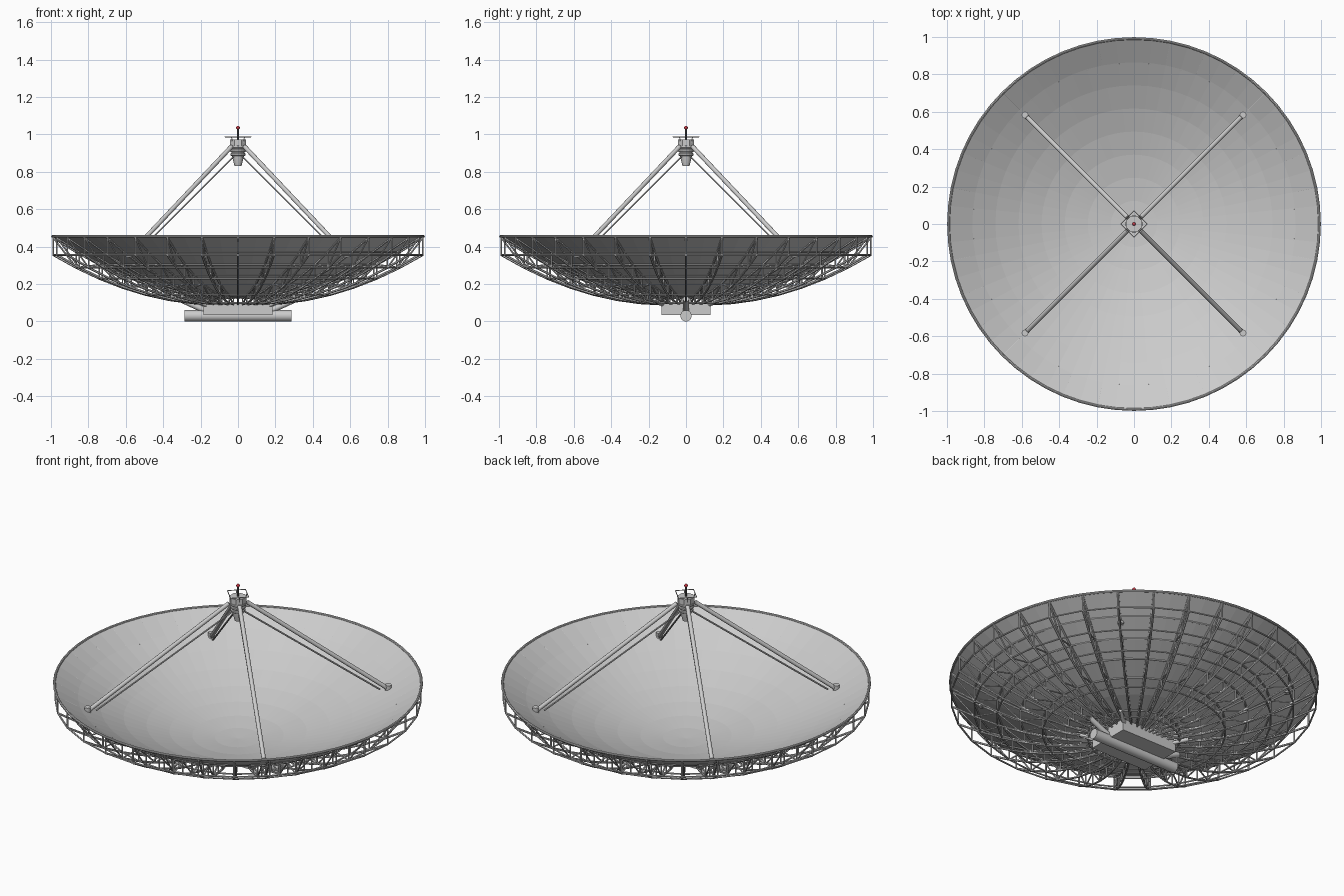
import bpy, bmesh, math
from mathutils import Vector, Matrix

if "Cube" in bpy.data.objects:
    bpy.data.objects.remove(bpy.data.objects["Cube"])

R, BANDS, RIBS = 0.988, 8, 32


def dish_z(r):
    return 0.125 + 0.338 * r * r


def polar(r, a, z):
    return Vector((r * math.cos(a), r * math.sin(a), z))


def make(name, bm, smooth=False, color=None):
    me = bpy.data.meshes.new(name)
    bm.to_mesh(me)
    bm.free()
    ob = bpy.data.objects.new(name, me)
    bpy.context.collection.objects.link(ob)
    if color:
        mat = bpy.data.materials.new(name + "_paint")
        mat.diffuse_color = color
        mat.use_nodes = True
        mat.node_tree.nodes["Principled BSDF"].inputs["Base Color"].default_value = mat.diffuse_color
        me.materials.append(mat)
    if smooth:
        bpy.context.view_layer.objects.active = ob
        ob.select_set(True)
        bpy.ops.object.shade_smooth_by_angle(angle=math.radians(40))
        ob.select_set(False)
    return ob


def tube(bm, a, b, r, n=6):
    a, b = Vector(a), Vector(b)
    d = b - a
    m = Matrix.Translation((a + b) / 2) @ d.to_track_quat('Z', 'Y').to_matrix().to_4x4()
    bmesh.ops.create_cone(bm, cap_ends=True, segments=n, radius1=r, radius2=r,
                          depth=d.length, matrix=m)


def tubes(name, members, r, n=6, smooth=False, color=None):
    bm = bmesh.new()
    for a, b in members:
        tube(bm, a, b, r, n)
    return make(name, bm, smooth, color)


def lathe(name, profile, n, turn=0.0, smooth=False, color=None):
    bm = bmesh.new()
    rings = [[bm.verts.new(polar(r, turn + math.tau * i / n, z)) for i in range(n)]
             for r, z in profile]
    for lo, hi in zip(rings, rings[1:]):
        for i in range(n):
            j = (i + 1) % n
            bm.faces.new((lo[i], lo[j], hi[j], hi[i]))
    bm.faces.new(rings[0][::-1])
    bm.faces.new(rings[-1])
    return make(name, bm, smooth, color)


def box(name, size, loc):
    bm = bmesh.new()
    bmesh.ops.create_cube(bm, size=1, matrix=Matrix.Translation(loc) @ Matrix.Diagonal((*size, 1)))
    return make(name, bm)


# Reflector bowl: paraboloid panels in eight bands
bm = bmesh.new()
N = 64
prev = None
centre = bm.verts.new((0, 0, dish_z(0)))
for k in range(1, BANDS + 1):
    r = R * k / BANDS
    ring = [bm.verts.new(polar(r, math.tau * i / N, dish_z(r))) for i in range(N)]
    for i in range(N):
        j = (i + 1) % N
        if prev:
            bm.faces.new((prev[i], ring[i], ring[j], prev[j]))
        else:
            bm.faces.new((centre, ring[i], ring[j]))
    prev = ring
dish = make("reflector_bowl", bm)
sol = dish.modifiers.new("thickness", 'SOLIDIFY')
sol.thickness, sol.offset = 0.004, -1

# Rim tube
bpy.ops.mesh.primitive_torus_add(major_radius=0.992, minor_radius=0.007, major_segments=64,
                                 minor_segments=8, location=(0, 0, dish_z(R)))
bpy.context.object.name = "rim_tube"


# Backing truss nodes
def upper(k, i):
    r = R * k / BANDS
    return polar(r, math.tau * i / RIBS, dish_z(r) - 0.007)


def lower(k, i):
    r = R * k / BANDS
    return polar(r, math.tau * i / RIBS, dish_z(r) - 0.03 - 0.07 * r)


chords, webs, hoops = [], [], []
for i in range(RIBS):
    for k in range(1, BANDS + 1):
        webs.append((upper(k, i), lower(k, i)))
        if k < BANDS:
            chords.append((upper(k, i), upper(k + 1, i)))
            chords.append((lower(k, i), lower(k + 1, i)))
            if k % 2:
                webs.append((lower(k, i), upper(k + 1, i)))
            else:
                webs.append((upper(k, i), lower(k + 1, i)))
        if k in (2, 4, 6, 7, 8):
            hoops.append((lower(k, i), lower(k, i + 1)))
        if k in (2, 4, 5, 6, 7):
            hoops.append((upper(k, i), upper(k, i + 1)))
tubes("truss_rib_chords", chords, 0.006)
tubes("truss_rib_webs", webs, 0.0045)
tubes("truss_hoops", hoops, 0.005)

# Elevation mount under the dish
box("mount_box", (0.37, 0.26, 0.07), (0, 0, 0.07))
tubes("elevation_axle", [((-0.285, 0, 0.03), (0.285, 0, 0.03))], 0.03, 24, True)
tubes("axle_braces", [((s * 0.18, 0, 0.06), (s * 0.31, 0, 0.12)) for s in (-1, 1)], 0.016, 10, True)
tubes("corner_braces", [((s * 0.14, t * 0.10, 0.075), (s * 0.24, t * 0.17, 0.115))
                        for s in (-1, 1) for t in (-1, 1)], 0.011, 10, True)

# Four feed legs, thin guide rods and foot pads
corners = [(s, t) for s in (-1, 1) for t in (-1, 1)]
zf = dish_z(0.583 * math.sqrt(2))
tubes("feed_legs", [((s * 0.583, t * 0.583, zf), (s * 0.035, t * 0.035, 0.935))
                    for s, t in corners], 0.012, 10, True)
tubes("guide_rods", [((s * 0.55, t * 0.55, zf), (s * 0.025, t * 0.025, 0.88))
                     for s, t in corners], 0.005, 6)
tubes("leg_foot_pads", [((s * 0.583, t * 0.583, zf - 0.01), (s * 0.583, t * 0.583, zf + 0.025))
                        for s, t in corners], 0.018, 12, True)

# Feed housing: horn, ribbed collar and octagonal cap
lathe("feed_horn", [(0.014, 0.83), (0.018, 0.83), (0.034, 0.89), (0.034, 0.91)], 16, 0, True)
for n in range(3):
    z = 0.885 + 0.02 * n
    lathe("feed_collar_%d" % (n + 1), [(0.036 + 0.003 * n, z), (0.04 + 0.003 * n, z + 0.004),
                                     (0.04 + 0.003 * n, z + 0.012), (0.036 + 0.003 * n, z + 0.016)], 16)
lathe("feed_core", [(0.036, 0.89), (0.036, 0.945)], 16)
lathe("feed_cap", [(0.046, 0.938), (0.046, 0.972)], 8, math.pi / 8)

# Square guard rail on small posts
rail = [polar(0.07, math.pi / 2 * i, 0.987) for i in range(4)]
tubes("guard_rail", [(rail[i], rail[(i + 1) % 4]) for i in range(4)], 0.0025)
tubes("guard_rail_posts", [(polar(0.049, math.pi / 4 + math.pi / 2 * i, 0.987),
                            polar(0.042, math.pi / 4 + math.pi / 2 * i, 0.955)) for i in range(4)], 0.0025)

# Mast and red beacon
tubes("beacon_mast", [((0, 0, 0.97), (0, 0, 1.03))], 0.005, 8, False, (0.12, 0.12, 0.12, 1))
bm = bmesh.new()
bmesh.ops.create_uvsphere(bm, u_segments=12, v_segments=8, radius=0.01,
                          matrix=Matrix.Translation((0, 0, 1.036)))
make("red_beacon", bm, True, (0.6, 0.04, 0.06, 1))
